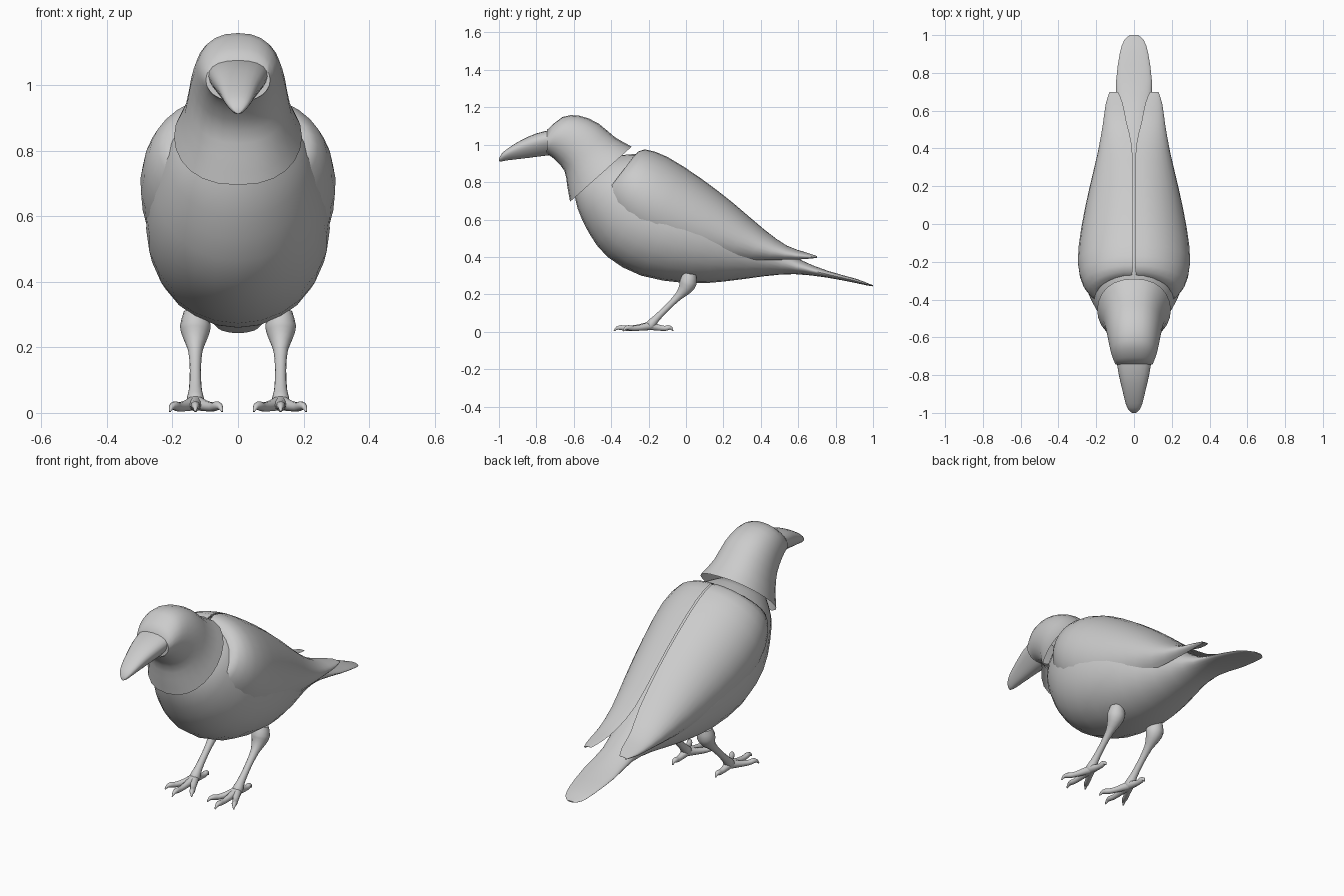
import bpy, bmesh
from math import sin, cos, pi, radians
from mathutils import Vector

if "Cube" in bpy.data.objects:
    bpy.data.objects.remove(bpy.data.objects["Cube"])


def smooth_rows(rows, steps=2):
    """Catmull-Rom interpolation through rows of numbers."""
    out = []
    for i in range(len(rows) - 1):
        p0, p1, p2 = rows[max(i - 1, 0)], rows[i], rows[i + 1]
        p3 = rows[min(i + 2, len(rows) - 1)]
        for s in range(steps):
            t = s / steps
            out.append([0.5 * (2 * b + (c - a) * t + (2 * a - 5 * b + 4 * c - d) * t * t
                               + (3 * b - a - 3 * c + d) * t ** 3)
                        for a, b, c, d in zip(p0, p1, p2, p3)])
    return out + [list(rows[-1])]


def add_loft(bm, rings, caps=(True, True)):
    loops = [[bm.verts.new(p) for p in r] for r in rings]
    n = len(loops[0])
    for a, b in zip(loops, loops[1:]):
        for i in range(n):
            j = (i + 1) % n
            bm.faces.new((a[i], a[j], b[j], b[i]))
    if caps[0]:
        bm.faces.new(loops[0])
    if caps[1]:
        bm.faces.new(loops[-1])


def finish(name, bm, mirror=False, angle=50):
    bmesh.ops.recalc_face_normals(bm, faces=bm.faces)
    me = bpy.data.meshes.new(name)
    bm.to_mesh(me)
    bm.free()
    ob = bpy.data.objects.new(name, me)
    bpy.context.collection.objects.link(ob)
    bpy.ops.object.select_all(action='DESELECT')
    ob.select_set(True)
    bpy.context.view_layer.objects.active = ob
    bpy.ops.object.shade_smooth_by_angle(angle=radians(angle))
    if mirror:
        ob.modifiers.new("mirror", 'MIRROR')
    return ob


def profile_loft(name, rows, sides=24, square=1.0, pinch=0.0, caps=(True, True)):
    """Rows: bottom y, bottom z, top y, top z, half width."""
    rings = []
    for by, bz, ty, tz, w in smooth_rows(rows):
        ring = []
        for k in range(sides):
            a = 2 * pi * k / sides
            s, f = sin(a), (1 + cos(a)) / 2
            x = w * abs(s) ** square * (1 if s > 0 else -1) * (1 + pinch * cos(a))
            ring.append((x, by + (ty - by) * f, bz + (tz - bz) * f))
        rings.append(ring)
    bm = bmesh.new()
    add_loft(bm, rings, caps)
    return finish(name, bm)


def add_tube(bm, rows, sides=10):
    """Rows: x, y, z, radius."""
    rows = smooth_rows(rows)
    pts = [Vector(r[:3]) for r in rows]
    rings = []
    for i, p in enumerate(pts):
        d = (pts[min(i + 1, len(pts) - 1)] - pts[max(i - 1, 0)]).normalized()
        u = d.cross(Vector((0.3, 0.1, 1)) if abs(d.z) < 0.8 else Vector((0, 1, 0.3))).normalized()
        u = Vector((1, 0, 0)) - d * d.x if abs(d.x) < 0.8 else u
        u.normalize()
        v = d.cross(u)
        rings.append([p + rows[i][3] * (u * cos(2 * pi * k / sides) + v * sin(2 * pi * k / sides))
                      for k in range(sides)])
    add_loft(bm, rings)


# body flowing into the tail
profile_loft("body_and_tail", [
    (-.60, .76, -.38, .94, .12), (-.58, .66, -.28, .95, .19), (-.52, .53, -.20, .945, .235),
    (-.42, .40, -.10, .90, .27), (-.24, .30, .02, .82, .28), (0, .26, .15, .73, .255),
    (.20, .268, .30, .61, .20), (.42, .297, .45, .49, .13), (.58, .308, .60, .39, .095),
    (.75, .29, .76, .325, .095), (.90, .262, .91, .283, .075), (.97, .247, .975, .258, .052),
    (1, .243, 1, .249, .02)])

# head with open flared collar
profile_loft("head", [
    (-.62, .695, -.29, .99, .195), (-.635, .78, -.38, 1.04, .163), (-.65, .86, -.47, 1.115, .147),
    (-.70, .92, -.57, 1.155, .132), (-.735, .945, -.66, 1.148, .117), (-.745, .95, -.742, 1.08, .098)],
    square=.85, caps=(False, True))

# beak, narrow underneath
profile_loft("beak", [
    (-.72, .945, -.72, 1.08, .088), (-.80, .935, -.80, 1.06, .076), (-.88, .925, -.88, 1.025, .058),
    (-.95, .917, -.95, .982, .042), (-.985, .911, -.985, .952, .027), (-1, .912, -1, .925, .01)],
    square=.9, pinch=.35)

# folded wings: curved shells draped over the body
WING = [  # top y, top z, lower y, lower z, inner x, outer x
    (-.27, .95, -.43, .74, .012, .22), (-.22, .975, -.38, .66, .005, .27),
    (-.10, .935, -.27, .55, .005, .298), (.08, .82, -.10, .455, .005, .28),
    (.25, .69, .12, .405, .005, .24), (.42, .545, .34, .385, .012, .193),
    (.54, .46, .52, .385, .04, .165), (.64, .425, .63, .388, .06, .15), (.70, .405, .70, .395, .085, .13)]
rings = []
for ty, tz, by, bz, xi, w in smooth_rows(WING):
    outer, end = [], radians(130)
    for k in range(13):
        a = end * k / 12
        f = (1 - cos(a)) / (1 - cos(end))
        outer.append(Vector((xi + (w - xi) * sin(a), ty + (by - ty) * f, tz + (bz - tz) * f)))
    centre = Vector((xi, (ty + by) / 2, (tz + bz) / 2))
    rings.append(outer + [centre + (p - centre) * .87 for p in reversed(outer[1:-1])])
bm = bmesh.new()
add_loft(bm, rings)
finish("wings", bm, mirror=True)

# legs
X = .13
bm = bmesh.new()
add_tube(bm, [(X, .02, .31, .035), (X, .012, .265, .047), (X, -.005, .23, .038), (X, -.04, .19, .022),
              (X, -.10, .13, .017), (X, -.16, .07, .02), (X, -.19, .035, .028), (X, -.20, .02, .018)], 14)
finish("legs", bm, mirror=True)

# toes with downturned claws: three forward, one back
bm = bmesh.new()
for dx, dy in ((0, -.195), (-.082, -.145), (.078, -.145), (0, .12)):
    add_tube(bm, [(X + dx * t, -.19 + dy * t, z, r) for t, z, r in
                  ((0, .032, .024), (.35, .022, .017), (.65, .018, .014), (.8, .022, .014),
                   (.92, .019, .009), (1, .004, .003))])
finish("toes", bm, mirror=True)
